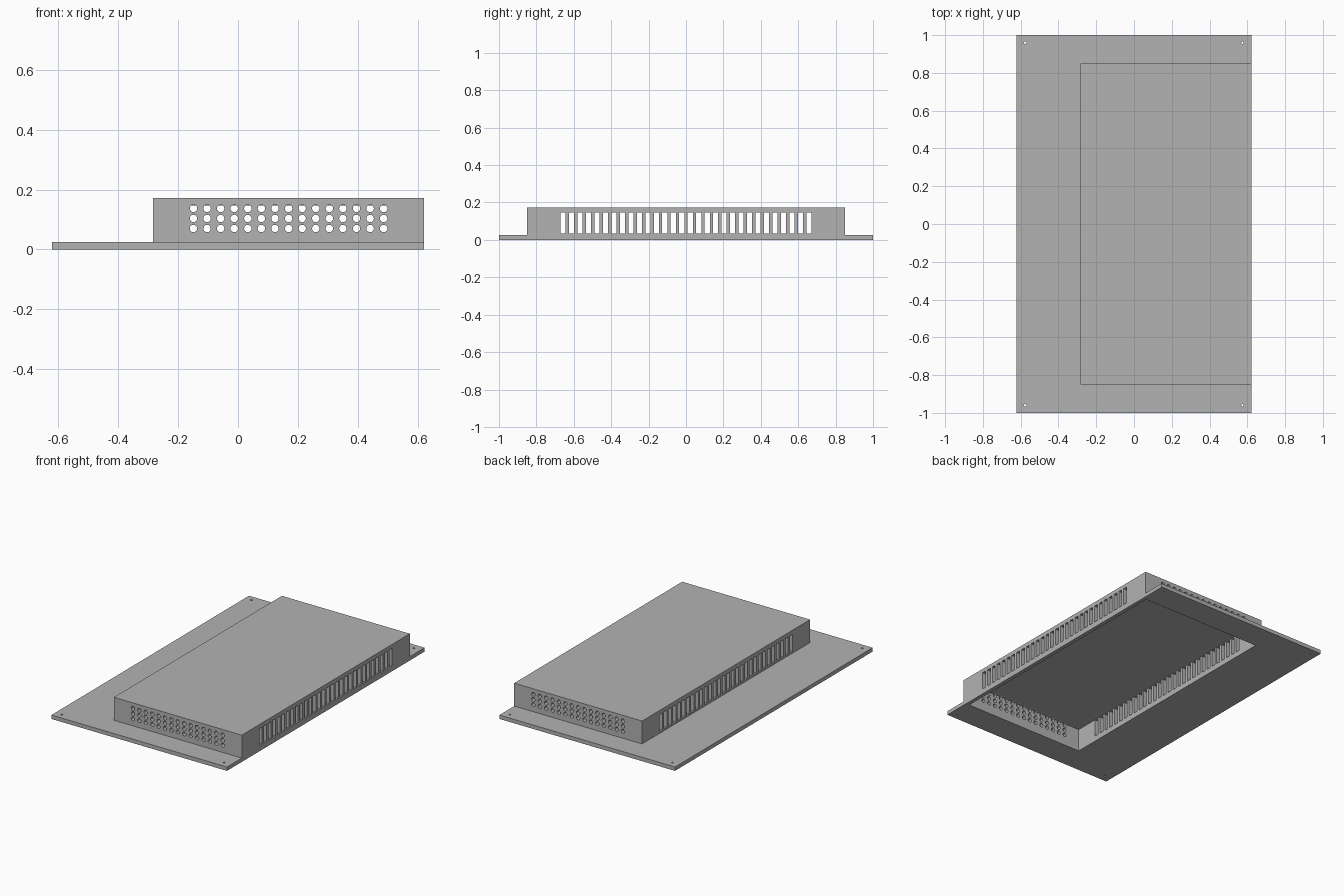
import bpy, bmesh, math
from mathutils import Matrix, Vector

if "Cube" in bpy.data.objects:
    bpy.data.objects.remove(bpy.data.objects["Cube"], do_unlink=True)

WIDTH, LENGTH, HEIGHT, WALL = 1.244, 2.0, 0.172, 0.025
RIGHT = WIDTH / 2
COVER_X, COVER_Y = -0.284, 0.85
PITCH = 0.0454

steel = bpy.data.materials.new("grey_steel")
steel.use_nodes = True
steel.diffuse_color = (0.45, 0.45, 0.45, 1)
steel.node_tree.nodes["Principled BSDF"].inputs["Base Color"].default_value = (0.45, 0.45, 0.45, 1)


def add_box(bm, low, high):
    low, high = Vector(low), Vector(high)
    size = Matrix.Diagonal((*(high - low), 1))
    bmesh.ops.create_cube(bm, size=1, matrix=Matrix.Translation((low + high) / 2) @ size)


def add_rod(bm, centre, radius, length, turn=Matrix()):
    bmesh.ops.create_cone(bm, cap_ends=True, segments=16, radius1=radius, radius2=radius,
                          depth=length, matrix=Matrix.Translation(centre) @ turn)


def make_object(name, bm):
    mesh = bpy.data.meshes.new(name)
    bm.to_mesh(mesh)
    bm.free()
    mesh.materials.append(steel)
    obj = bpy.data.objects.new(name, mesh)
    bpy.context.collection.objects.link(obj)
    return obj


def combine(target, tool, operation):
    """Apply a boolean to the target and discard the tool object."""
    tool.hide_render = True
    mod = target.modifiers.new(operation.lower(), 'BOOLEAN')
    mod.object, mod.operation, mod.solver = tool, operation, 'EXACT'
    graph = bpy.context.evaluated_depsgraph_get()
    mesh = bpy.data.meshes.new_from_object(target.evaluated_get(graph))
    target.modifiers.clear()
    target.data = mesh
    bpy.data.objects.remove(tool, do_unlink=True)


# Mounting plate joined to the raised cover
bm = bmesh.new()
add_box(bm, (-RIGHT, -LENGTH / 2, 0), (RIGHT, LENGTH / 2, WALL))
housing = make_object("vented_housing", bm)
bm = bmesh.new()
add_box(bm, (COVER_X, -COVER_Y, 0), (RIGHT, COVER_Y, HEIGHT))
combine(housing, make_object("cover_block", bm), 'UNION')

# Merge flush faces left by the join
bm = bmesh.new()
bm.from_mesh(housing.data)
bmesh.ops.dissolve_limit(bm, angle_limit=math.radians(1), verts=bm.verts, edges=bm.edges)
bm.to_mesh(housing.data)
bm.free()

# Hollow inside, open at the bottom
bm = bmesh.new()
add_box(bm, (COVER_X + WALL, WALL - COVER_Y, -0.1), (RIGHT - WALL, COVER_Y - WALL, HEIGHT - WALL))
combine(housing, make_object("cavity_cutter", bm), 'DIFFERENCE')

# Vent slots through both long walls
bm = bmesh.new()
for i in range(30):
    y = (i - 14.5) * PITCH
    for x in (COVER_X, RIGHT):
        add_box(bm, (x - 0.04, y - 0.0135, 0.035), (x + 0.04, y + 0.0135, 0.146))
combine(housing, make_object("slot_cutter", bm), 'DIFFERENCE')

# Round vents through both end walls, and corner screw holes
bm = bmesh.new()
across = Matrix.Rotation(math.pi / 2, 4, 'X')
for side in (-1, 1):
    for row in range(3):
        for i in range(15):
            x = (COVER_X + RIGHT) / 2 + (i - 7) * PITCH
            add_rod(bm, (x, side * COVER_Y, 0.07 + row * 0.0335), 0.0125, 0.08, across)
    for x in (-0.576, 0.574):
        add_rod(bm, (x, side * 0.96, 0.0125), 0.0065, 0.1)
combine(housing, make_object("hole_cutter", bm), 'DIFFERENCE')
